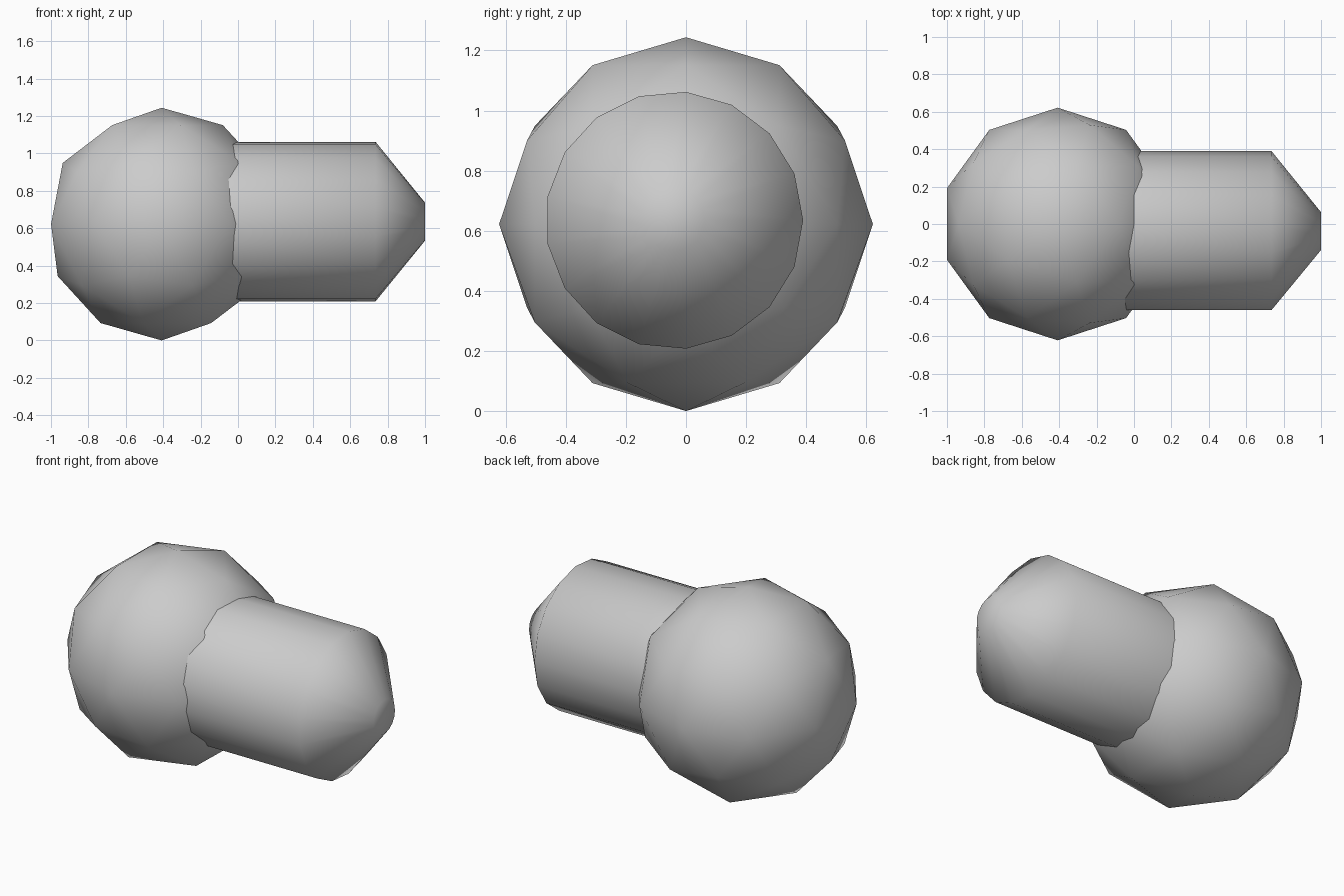
import bpy, bmesh, math

if "Cube" in bpy.data.objects:
    bpy.data.objects.remove(bpy.data.objects["Cube"])

# Low-poly rounded head, smooth shaded
R = 0.622
bpy.ops.mesh.primitive_ico_sphere_add(subdivisions=2, radius=R, location=(-0.408, 0, R))
head = bpy.context.object
head.name = "ball_head"
bpy.ops.object.shade_smooth()

# Stub with a tapered end, 17 sides, lying along x; (x, radius) profile
SIDES = 17
CY, CZ = -0.039, 0.635
profile = [(-0.15, 0.429), (0.735, 0.429), (1.0, 0.102)]
bm = bmesh.new()
rings = []
for x, r in profile:
    rings.append([bm.verts.new((x, CY + r * math.cos(2 * math.pi * i / SIDES),
                                CZ + r * math.sin(2 * math.pi * i / SIDES)))
                  for i in range(SIDES)])
for a, b in zip(rings, rings[1:]):
    for i in range(SIDES):
        j = (i + 1) % SIDES
        bm.faces.new((a[i], a[j], b[j], b[i]))
bm.faces.new(rings[0])
bm.faces.new(rings[-1])
bmesh.ops.recalc_face_normals(bm, faces=bm.faces)
for f in bm.faces:
    f.smooth = True
# Keep the hidden inner rim sharp so the barrel shades straight
for e in bm.edges:
    if all(v in rings[0] for v in e.verts):
        e.smooth = False
mesh = bpy.data.meshes.new("tapered_stub")
bm.to_mesh(mesh)
bm.free()
stub = bpy.data.objects.new("tapered_stub", mesh)
bpy.context.collection.objects.link(stub)
